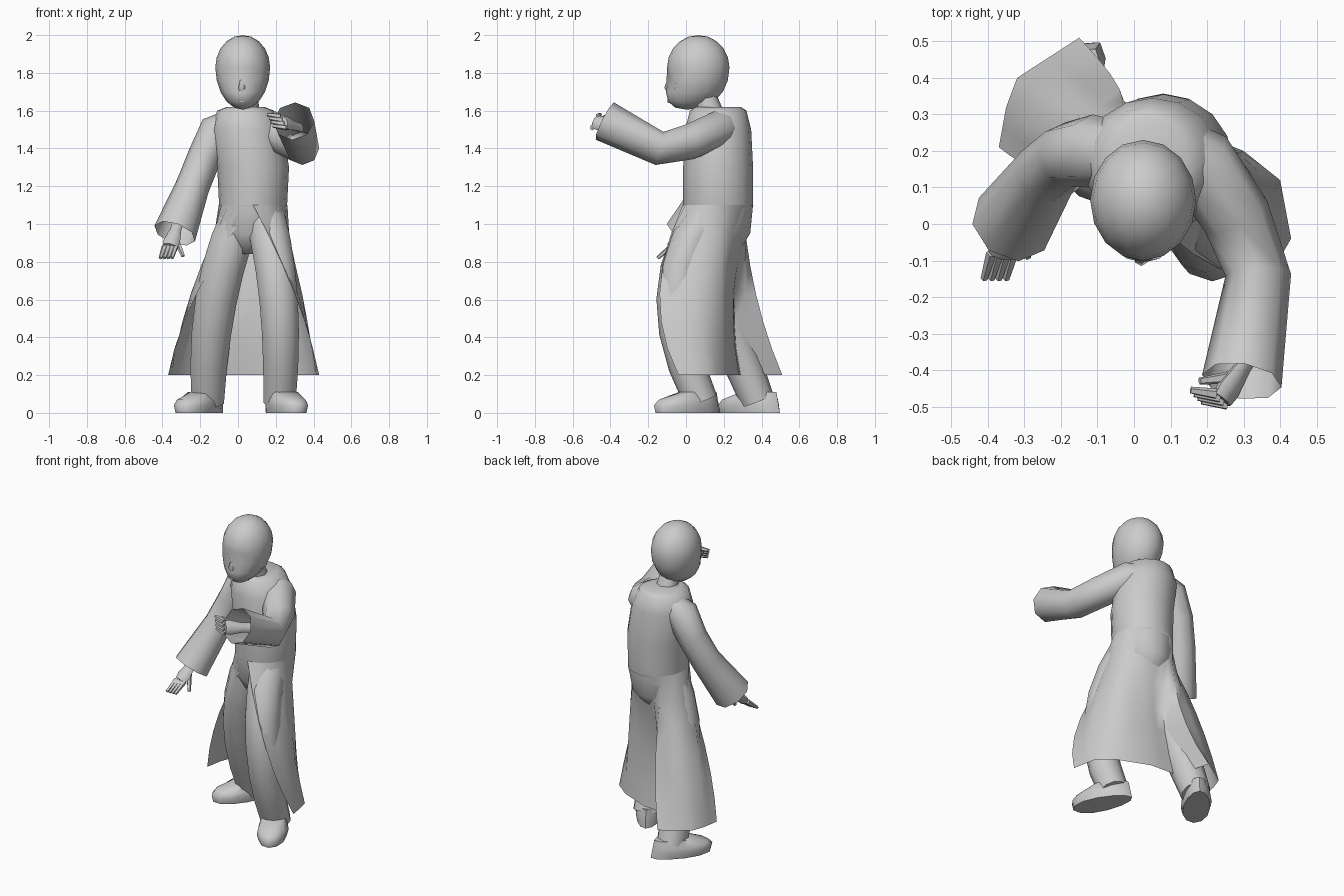
import bpy, bmesh, math
from mathutils import Vector

cube = bpy.data.objects.get("Cube")
if cube:
    bpy.data.objects.remove(cube)

GREY = (.6, .6, .6, 1)
material = bpy.data.materials.new("plain grey")
material.use_nodes = True
material.diffuse_color = GREY
material.node_tree.nodes["Principled BSDF"].inputs["Base Color"].default_value = GREY


def finish(name, bm):
    """Turn a bmesh into a smooth grey object."""
    bmesh.ops.recalc_face_normals(bm, faces=bm.faces)
    mesh = bpy.data.meshes.new(name)
    bm.to_mesh(mesh)
    bm.free()
    mesh.materials.append(material)
    part = bpy.data.objects.new(name, mesh)
    bpy.context.collection.objects.link(part)
    bpy.ops.object.select_all(action='DESELECT')
    part.select_set(True)
    bpy.context.view_layer.objects.active = part
    bpy.ops.object.shade_smooth_by_angle(angle=math.radians(60))


def skin(name, rows, closed=True, start_cap=True, end_cap=True):
    """Join rows of points into a surface."""
    bm = bmesh.new()
    loops = [[bm.verts.new(point) for point in row] for row in rows]
    count = len(loops[0])
    for upper, lower in zip(loops, loops[1:]):
        for i in range(count if closed else count - 1):
            j = (i + 1) % count
            bm.faces.new((upper[i], upper[j], lower[j], lower[i]))
    if closed and start_cap:
        bm.faces.new(loops[0])
    if closed and end_cap:
        bm.faces.new(loops[-1])
    finish(name, bm)


def circle(sides):
    """Unit circle that starts at the front."""
    angles = [math.tau * i / sides for i in range(sides)]
    return [(math.sin(a), -math.cos(a)) for a in angles]


def tube(name, path, sides=8, across=(0, 0, 1), flat=1, end_cap=True):
    """Rings along a path of x, y, z, radius; flat thins it at right angles to across."""
    points = [Vector(stop[:3]) for stop in path]
    rows = []
    for i, centre in enumerate(points):
        ahead = points[min(i + 1, len(points) - 1)]
        behind = points[max(i - 1, 0)]
        along = (ahead - behind).normalized()
        u = along.cross(Vector(across)).normalized()
        v = u.cross(along)
        radius = path[i][3]
        rows.append([centre + u * s * radius * flat + v * c * radius for s, c in circle(sides)])
    skin(name, rows, end_cap=end_cap)


def bend(first, middle, last, steps=6):
    """Smooth curve through three stops."""
    a, b, c = Vector(first), Vector(middle), Vector(last)
    result = []
    for i in range(steps + 1):
        t = i / steps
        result.append(a * (1 - t) * (1 - 2 * t) + b * 4 * t * (1 - t) + c * t * (2 * t - 1))
    return result


def doubled(stops):
    """Add a point halfway between each pair."""
    points = [Vector(stop) for stop in stops]
    result = points[:1]
    for a, b in zip(points, points[1:]):
        result += [(a + b) / 2, b]
    return result


# Head: a sphere with the face drawn forward to the chin and pressed eye sockets
bm = bmesh.new()
bmesh.ops.create_uvsphere(bm, u_segments=16, v_segments=10, radius=1)
for vert in bm.verts:
    x, y, z = vert.co
    drop = max(-z, 0)
    is_socket = y < -.8 and abs(x) > .2 and .2 < drop < .4
    vert.co.x = .025 + x * .145
    vert.co.y = .065 + y * .165 - drop * drop * (1 - y) * .06 + (.025 if is_socket else 0)
    vert.co.z = 1.83 + z * (.17 if z > 0 else .225)
finish("head", bm)

# Face and neck
tube("nose", [(.025, -.08, 1.79, .01), (.02, -.095, 1.72, .02), (.02, -.085, 1.7, .015)],
     sides=6, across=(0, 1, 0))
for height in (1.65, 1.665):
    tube("lip", [(0, -.08, height, .005), (.02, -.09, height, .01), (.05, -.08, height, .005)], sides=6)
tube("neck", [(.05, .14, 1.56, .07), (.04, .09, 1.7, .06)], across=(0, 1, 0))

# Upper coat and hips: centre x, height, half width, half depth
torso = [(.04, 1.62, .1, .12), (.04, 1.6, .15, .15), (.05, 1.5, .19, .175),
         (.08, 1.3, .19, .185), (.08, 1.1, .18, .185), (.07, .95, .16, .17), (.05, .84, .07, .1)]
skin("coat_body", [[(x + s * width, .17 + c * depth, z) for s, c in circle(16)]
                   for x, z, width, depth in torso])

# Coat skirt: panels hang from the oval waist, past the knee, to the hem,
# from the right front edge round a deep back fold to the left front edge
knees = doubled([(-.22, .12), (-.25, .23), (-.19, .35), (-.04, .37), (0, .26),
                 (.12, .25), (.28, .19), (.34, .05), (.3, -.14)])
hems = doubled([(-.37, .21), (-.35, .32), (-.32, .4), (-.15, .51), (-.09, .29),
                (.1, .28), (.3, .2), (.4, .12), (.43, -.04)])
columns = []
for i, (knee, hem) in enumerate(zip(knees, hems)):
    angle = math.tau * i / (len(hems) - 1)
    waist = (.08 - .182 * math.sin(angle), .17 - .187 * math.cos(angle), 1.1)
    columns.append(bend(waist, (*knee, .63), (*hem, .2)))
skin("coat_skirt", list(zip(*columns)), closed=False)

# Trouser legs from hip to knee to ankle
tube("left_leg", bend((.14, .12, 1.05, .11), (.215, -.05, .6, .107), (.22, .08, .06, .09)),
     sides=10, across=(0, 1, 0))
tube("right_leg", bend((.02, .15, 1.05, .11), (-.115, .2, .6, .115), (-.16, .38, .06, .09)),
     sides=10, across=(0, 1, 0))


def shoe(name, x, y, turn):
    """Low shoe that widens to the toe: height, toe reach, half width per row."""
    rows = []
    for z, toe, width in ((0, .19, .08), (.04, .2, .09), (.07, .17, .085), (.11, .04, .07)):
        row = []
        for s, c in circle(12):
            side = s * width * (1 - c * .15)
            reach = c * (toe if c < 0 else .19 - z * .2)
            row.append((x + side * math.cos(turn) - reach * math.sin(turn),
                        y + side * math.sin(turn) + reach * math.cos(turn), z))
        rows.append(row)
    skin(name, rows)


shoe("left_shoe", .25, .01, .45)
shoe("right_shoe", -.2, .34, -.6)

# Wide sleeves, open at the cuffs
tube("left_sleeve", [(.1, .21, 1.51, .09), (.18, .17, 1.5, .1), (.28, .02, 1.435, .095),
                     (.34, -.14, 1.4, .09), (.295, -.43, 1.545, .11)], end_cap=False)
tube("right_sleeve", [(-.03, .2, 1.53, .08), (-.11, .2, 1.49, .1), (-.18, .19, 1.35, .09),
                      (-.24, .14, 1.2, .09), (-.335, 0, .95, .115)],
     across=(0, 1, 0), end_cap=False)


def hand(side, wrist, knuckles, tips, thumb, spread):
    """Flat palm with four fingers and a thumb."""
    wrist, knuckles, tips, thumb, spread = map(Vector, (wrist, knuckles, tips, thumb, spread))
    sleeve_end = wrist * 1.5 - knuckles * .5
    tube(side + "_palm", [(*sleeve_end, .03), (*wrist, .03), (*wrist.lerp(knuckles, .7), .045),
                          (*knuckles, .04)], across=spread, flat=.6)
    for i in range(4):
        offset = spread * (i - 1.5)
        tube(side + "_finger", [(*(knuckles + offset), .015), (*(tips + offset), .01)],
             sides=5, across=spread)
    tube(side + "_thumb", [(*wrist.lerp(knuckles, .3), .02), (*thumb, .01)], sides=5, across=spread)


hand("left", (.3, -.39, 1.52), (.24, -.48, 1.54), (.17, -.47, 1.55), (.18, -.43, 1.57), (.01, -.01, -.02))
hand("right", (-.33, 0, .97), (-.36, -.08, .88), (-.38, -.15, .82), (-.29, -.09, .83), (.02, 0, 0))
